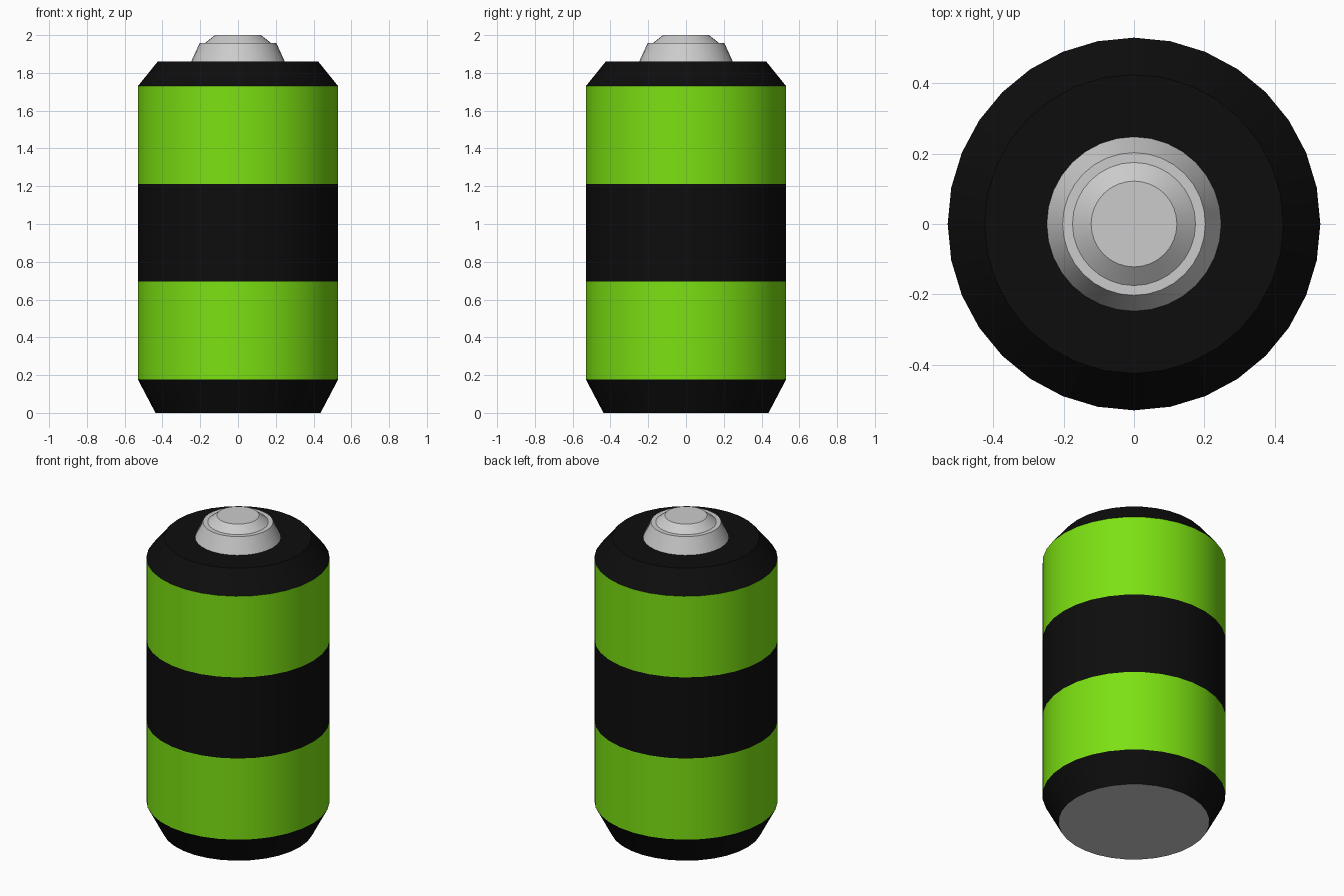
import bpy, bmesh, math

if "Cube" in bpy.data.objects:
    bpy.data.objects.remove(bpy.data.objects["Cube"])

SIDES = 32


def material(name, rgb):
    m = bpy.data.materials.new(name)
    m.diffuse_color = (*rgb, 1)
    m.use_nodes = True
    m.node_tree.nodes["Principled BSDF"].inputs["Base Color"].default_value = m.diffuse_color
    return m


def lathe(name, profile, mat=None, cap_bottom=False, cap_top=False):
    """Turn (radius, height) points around z, with optional flat ends."""
    bm = bmesh.new()
    rings = [[bm.verts.new((r * math.cos(2 * math.pi * i / SIDES),
                            r * math.sin(2 * math.pi * i / SIDES), z))
              for i in range(SIDES)] for r, z in profile]
    for a, b in zip(rings, rings[1:]):
        for i in range(SIDES):
            j = (i + 1) % SIDES
            bm.faces.new((a[i], a[j], b[j], b[i]))
    if cap_bottom:
        bm.faces.new(rings[0][::-1])
    if cap_top:
        bm.faces.new(rings[-1])
    mesh = bpy.data.meshes.new(name)
    bm.to_mesh(mesh)
    bm.free()
    if mat:
        mesh.materials.append(mat)
    ob = bpy.data.objects.new(name, mesh)
    bpy.context.collection.objects.link(ob)
    bpy.ops.object.select_all(action='DESELECT')
    ob.select_set(True)
    bpy.context.view_layer.objects.active = ob
    bpy.ops.object.shade_smooth_by_angle(angle=math.radians(25))
    return ob


green = material("green", (0.2, 0.75, 0.006))
black = material("black", (0.004, 0.004, 0.004))

# Grey base plate
lathe("base_plate", [(0.437, 0)], cap_bottom=True)

# Casing: tapered ends and coloured bands
lathe("bottom_taper", [(0.437, 0), (0.53, 0.177)], black)
lathe("lower_band", [(0.53, 0.177), (0.53, 0.695)], green)
lathe("middle_band", [(0.53, 0.695), (0.53, 1.212)], black)
lathe("upper_band", [(0.53, 1.212), (0.53, 1.73)], green)
lathe("top_taper", [(0.53, 1.73), (0.425, 1.86), (0.248, 1.86)], black)

# Grey terminal button
lathe("terminal", [(0.248, 1.86), (0.203, 1.958), (0.175, 1.958), (0.122, 2.0)],
      cap_top=True)
